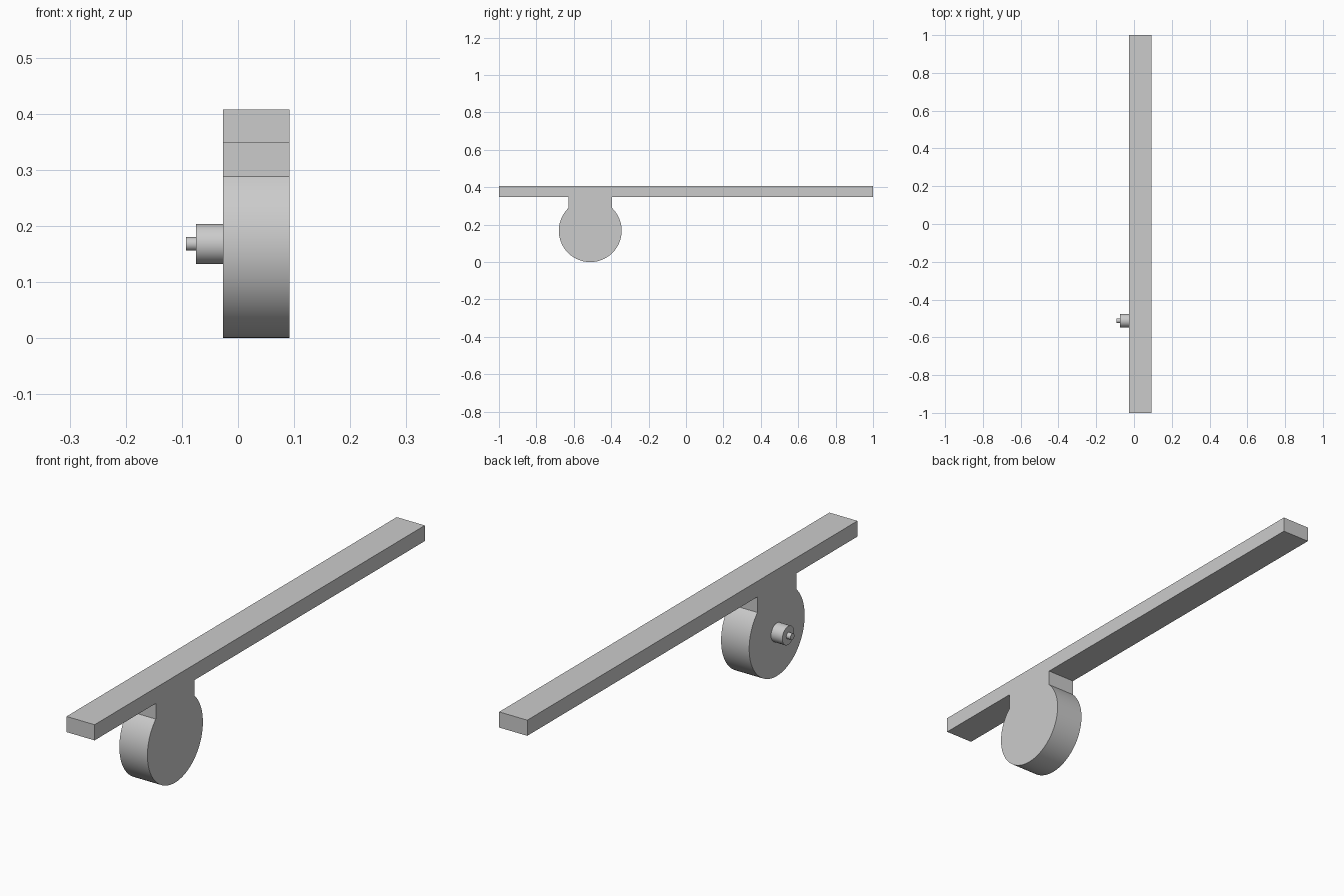
import bpy, bmesh, math
from mathutils import Matrix, Vector

cube = bpy.data.objects.get("Cube")
if cube:
    bpy.data.objects.remove(cube, do_unlink=True)

GREY = (0.6, 0.6, 0.6, 1)
mat = bpy.data.materials.new("plain grey")
mat.use_nodes = True
mat.diffuse_color = GREY
mat.node_tree.nodes["Principled BSDF"].inputs["Base Color"].default_value = GREY

X_RIGHT, X_LEFT = -0.027, 0.092          # sides of the flat body
HUB_Y, RADIUS = -0.512, 0.168            # disc centre and radius
NECK = 0.1175                            # half width of the neck
BAR_LOW, BAR_TOP = 0.348, 0.408


def finish(bm, name):
    """Turn a bmesh into a smooth, sharp-edged object."""
    bmesh.ops.recalc_face_normals(bm, faces=bm.faces)
    mesh = bpy.data.meshes.new(name)
    bm.to_mesh(mesh)
    bm.free()
    mesh.materials.append(mat)
    obj = bpy.data.objects.new(name, mesh)
    bpy.context.collection.objects.link(obj)
    bpy.ops.object.select_all(action='DESELECT')
    obj.select_set(True)
    bpy.context.view_layer.objects.active = obj
    bpy.ops.object.shade_smooth_by_angle(angle=math.radians(30))
    return obj


def cylinder(name, radius, x0, x1):
    """Round stub along x, centred on the disc."""
    bm = bmesh.new()
    place = Matrix.Translation(((x0 + x1) / 2, HUB_Y, RADIUS)) @ Matrix.Rotation(math.pi / 2, 4, 'Y')
    bmesh.ops.create_cone(bm, cap_ends=True, segments=48, radius1=radius,
                          radius2=radius, depth=x1 - x0, matrix=place)
    return finish(bm, name)


# Body: bar, neck and disc as one extruded side profile
start = math.asin(NECK / RADIUS)         # angle from straight up where the neck meets the disc
steps = 72
profile = [(-1, BAR_TOP), (-1, BAR_LOW), (HUB_Y - NECK, BAR_LOW)]
for i in range(steps + 1):
    a = start + (2 * math.pi - 2 * start) * i / steps
    profile.append((HUB_Y - RADIUS * math.sin(a), RADIUS + RADIUS * math.cos(a)))
profile += [(HUB_Y + NECK, BAR_LOW), (1, BAR_LOW), (1, BAR_TOP)]

bm = bmesh.new()
face = bm.faces.new([bm.verts.new((X_RIGHT, y, z)) for y, z in profile])
side = bmesh.ops.extrude_face_region(bm, geom=[face], use_keep_orig=True)
bmesh.ops.translate(bm, vec=Vector((X_LEFT - X_RIGHT, 0, 0)),
                    verts=[v for v in side["geom"] if isinstance(v, bmesh.types.BMVert)])
finish(bm, "bar_and_disc")

# Stepped shaft on the right side of the disc
cylinder("shaft_boss", 0.0355, -0.075, X_RIGHT)
cylinder("shaft_pin", 0.012, -0.093, -0.075)
